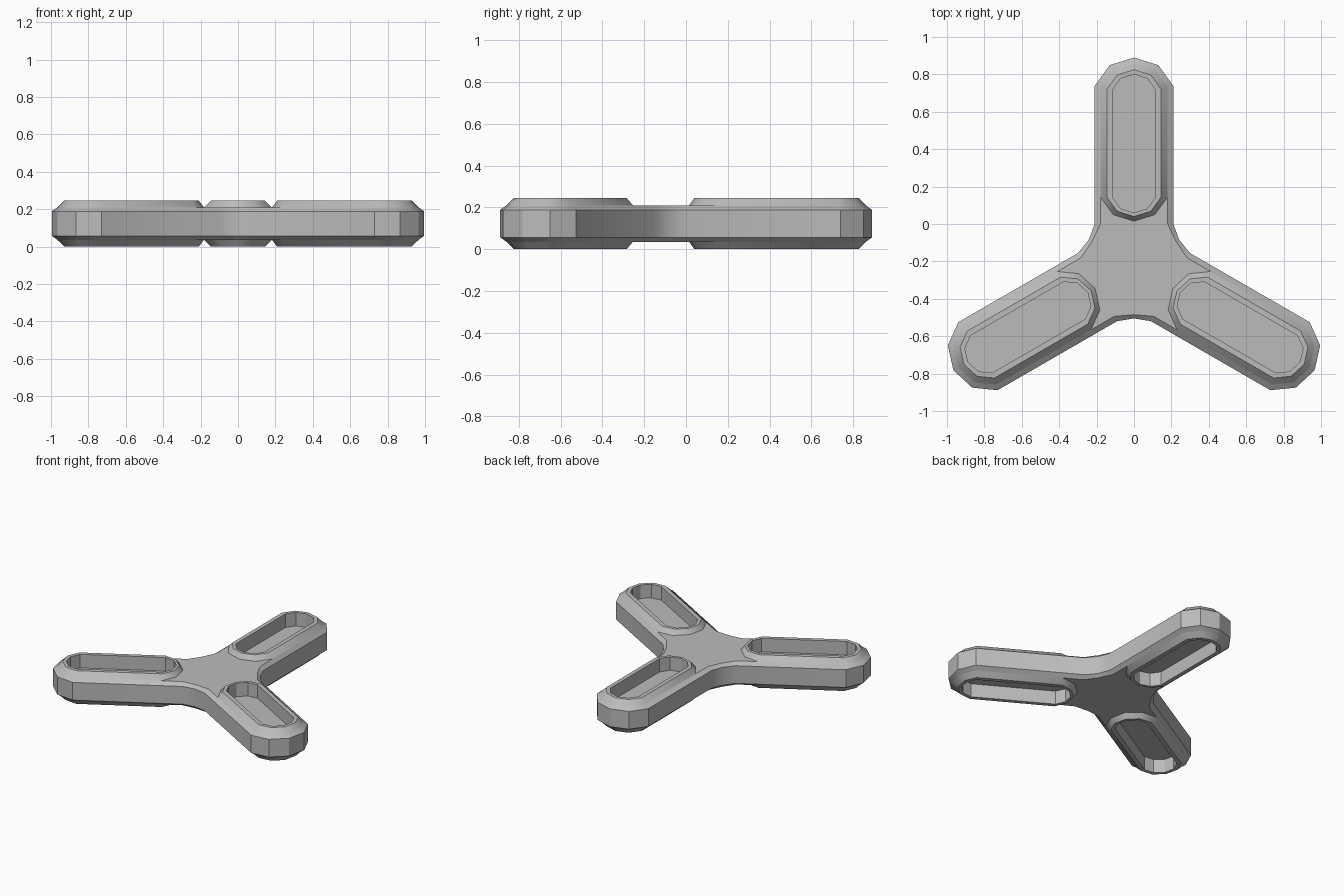
import bpy, bmesh, math
from mathutils import Matrix, Vector

HEIGHT = 0.245
CENTRE_Y = -0.225   # hub position, so the whole shape is centred

if "Cube" in bpy.data.objects:
    bpy.data.objects.remove(bpy.data.objects["Cube"])

grey = bpy.data.materials.new("plain_grey")
grey.use_nodes = True
colour = (0.5, 0.5, 0.5, 1)
grey.diffuse_color = colour
grey.node_tree.nodes["Principled BSDF"].inputs["Base Color"].default_value = colour


def turn(points, k):
    rot = Matrix.Rotation(math.radians(120 * k), 2)
    return [rot @ Vector(p) for p in points]


def arm_tip(w, y):
    """Faceted round end of half width w, peaking at y, from right to left."""
    rise = 0.72 * w
    half = [(w, y - rise), (0.62 * w, y - 0.27 * rise)]
    return half + [(0, y)] + [(-a, b) for a, b in reversed(half)]


def capsule(w, y0, y1):
    return arm_tip(w, y1) + [(-a, 2 * y0 - b) for a, b in arm_tip(w, y0)]


def body_outline(inset, hollow):
    """Three arms joined by rounded inner corners."""
    w = 0.21 - inset
    c = math.radians(30)
    arm = [(hollow * math.cos(c), hollow * math.sin(c)), (w, 0.225)]
    arm += arm_tip(w, 1.115 - inset) + [(-w, 0.225)]
    return [p for k in range(3) for p in turn(arm, k)]


def loft(bm, rings, flip=False):
    """Closed solid through (outline, z) rings; flip mirrors it to the underside."""
    loops = []
    for pts, z in rings:
        z = HEIGHT - z if flip else z
        loops.append([bm.verts.new((p[0], p[1] + CENTRE_Y, z)) for p in pts])
    for a, b in zip(loops, loops[1:]):
        for i in range(len(a)):
            j = (i + 1) % len(a)
            bm.faces.new((a[i], a[j], b[j], b[i]))
    bm.faces.new(loops[0][::-1])
    bm.faces.new(loops[-1])


def finish(name, bm):
    bmesh.ops.recalc_face_normals(bm, faces=bm.faces[:])
    me = bpy.data.meshes.new(name)
    bm.to_mesh(me)
    bm.free()
    me.materials.append(grey)
    ob = bpy.data.objects.new(name, me)
    bpy.context.collection.objects.link(ob)
    return ob


def on_all_arms(name, profile):
    """Repeat a stack of capsules on each arm, above and below."""
    bm = bmesh.new()
    for k in range(3):
        for flip in (False, True):
            loft(bm, [(turn(capsule(*c), k), z) for c, z in profile], flip)
    return finish(name, bm)


# Three-armed body with chamfered edges
bm = bmesh.new()
wide, narrow = body_outline(0, 0.28), body_outline(0.03, 0.26)
loft(bm, [(narrow, 0.035), (wide, 0.057), (wide, HEIGHT - 0.057), (narrow, HEIGHT - 0.035)])
body = finish("body", bm)

# Raised rims on both sides of the arms
base, top = (0.18, 0.24, 1.085), (0.145, 0.265, 1.05)
rims = on_all_arms("arm_rims", [(base, 0.2), (base, 0.21), (top, HEIGHT)])

# Pockets sunk into each arm
pocket = (0.115, 0.285, 1.025)
cutter = on_all_arms("pocket_cutter", [(pocket, 0.145), (pocket, 0.3)])
cutter.hide_render = True

for ob in (body, rims):
    mod = ob.modifiers.new("pockets", "BOOLEAN")
    mod.operation = "DIFFERENCE"
    mod.solver = "EXACT"
    mod.object = cutter
    bpy.ops.object.select_all(action="DESELECT")
    bpy.context.view_layer.objects.active = ob
    ob.select_set(True)
    bpy.ops.object.modifier_apply(modifier=mod.name)
    bpy.ops.object.shade_smooth_by_angle(angle=math.radians(30))
bpy.data.objects.remove(cutter)
